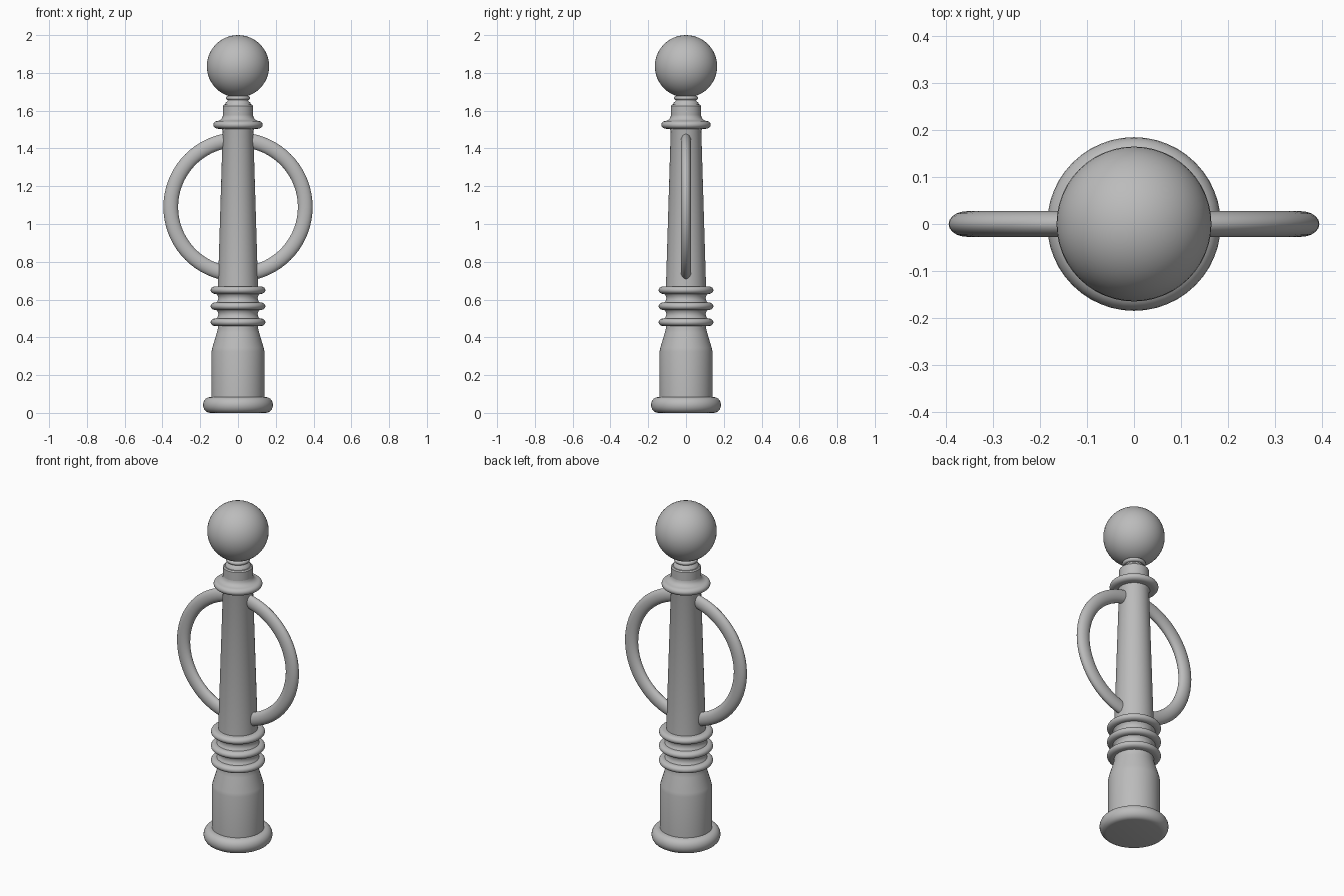
import bpy, math
from mathutils import Vector

cube = bpy.data.objects.get("Cube")
if cube:
    bpy.data.objects.remove(cube)

grey = bpy.data.materials.new("cast grey")
grey.use_nodes = True
colour = (0.5, 0.5, 0.5, 1)
grey.diffuse_color = colour
grey.node_tree.nodes["Principled BSDF"].inputs["Base Color"].default_value = colour


def make(name, verts, faces):
    mesh = bpy.data.meshes.new(name)
    mesh.from_pydata(verts, [], faces)
    mesh.materials.append(grey)
    obj = bpy.data.objects.new(name, mesh)
    bpy.context.collection.objects.link(obj)
    bpy.ops.object.select_all(action="DESELECT")
    obj.select_set(True)
    bpy.context.view_layer.objects.active = obj
    bpy.ops.object.shade_smooth_by_angle(angle=math.radians(40))
    return obj


def lathe(name, profile, sides=48):
    """Turn a bottom-to-top (radius, height) profile, with capped ends."""
    verts, faces = [], []
    for r, z in profile:
        for i in range(sides):
            a = math.tau * i / sides
            verts.append((r * math.cos(a), r * math.sin(a), z))
    for j in range(len(profile) - 1):
        for i in range(sides):
            k = (i + 1) % sides
            a, b = j * sides, (j + 1) * sides
            faces.append((a + i, a + k, b + k, b + i))
    last = (len(profile) - 1) * sides
    faces.append(tuple(reversed(range(sides))))
    faces.append(tuple(range(last, last + sides)))
    return make(name, verts, faces)


def bead(r_in, r_out, z, half, steps=10):
    """Half-round moulding profile."""
    pts = []
    for i in range(steps + 1):
        a = -math.pi / 2 + math.pi * i / steps
        pts.append((r_in + (r_out - r_in) * math.cos(a), z + half * math.sin(a)))
    return pts


# Foot and lower drum
lathe("foot", bead(0.148, 0.185, 0.042, 0.042))
lathe("lower_drum", [(0.14, 0.07), (0.14, 0.325), (0.136, 0.345), (0.112, 0.425),
                     (0.107, 0.445), (0.107, 0.47)])

# Three ringed mouldings with coved necks between them
for i, z in enumerate((0.48, 0.565, 0.65)):
    lathe(f"band_{i + 1}", bead(0.12, 0.145, z, 0.02))
    if i < 2:
        lathe(f"band_neck_{i + 1}", [(0.122, z + 0.01), (0.108, z + 0.028), (0.104, z + 0.043),
                                     (0.108, z + 0.057), (0.122, z + 0.075)])

# Tapered shaft
lathe("shaft", [(0.107, 0.64), (0.081, 1.49), (0.086, 1.505), (0.086, 1.52)])

# Collar, cap block and neck beneath the ball
lathe("collar", bead(0.105, 0.131, 1.525, 0.021) + [(0.09, 1.553), (0.082, 1.565), (0.08, 1.575)])
lathe("cap_block", [(0.08, 1.57), (0.08, 1.625), (0.074, 1.632), (0.068, 1.632), (0.066, 1.642),
                    (0.056, 1.65), (0.05, 1.66)])
lathe("neck", bead(0.05, 0.064, 1.667, 0.012) + [(0.053, 1.685), (0.05, 1.7)])

# Ball finial
bpy.ops.mesh.primitive_uv_sphere_add(segments=48, ring_count=24, radius=0.165,
                                     location=(0, 0, 1.835))
ball = bpy.context.object
ball.name = "ball_finial"
ball.data.materials.append(grey)
bpy.ops.object.shade_smooth()

# Upright hoop through the shaft, slightly flattened front to back
bpy.ops.mesh.primitive_torus_add(major_segments=72, minor_segments=20, major_radius=0.356,
                                 minor_radius=0.039, location=(0, 0, 1.09),
                                 rotation=(math.pi / 2, 0, 0))
hoop = bpy.context.object
hoop.name = "hoop"
hoop.scale = Vector((1, 1, 0.7))
hoop.data.materials.append(grey)
bpy.ops.object.shade_smooth()
